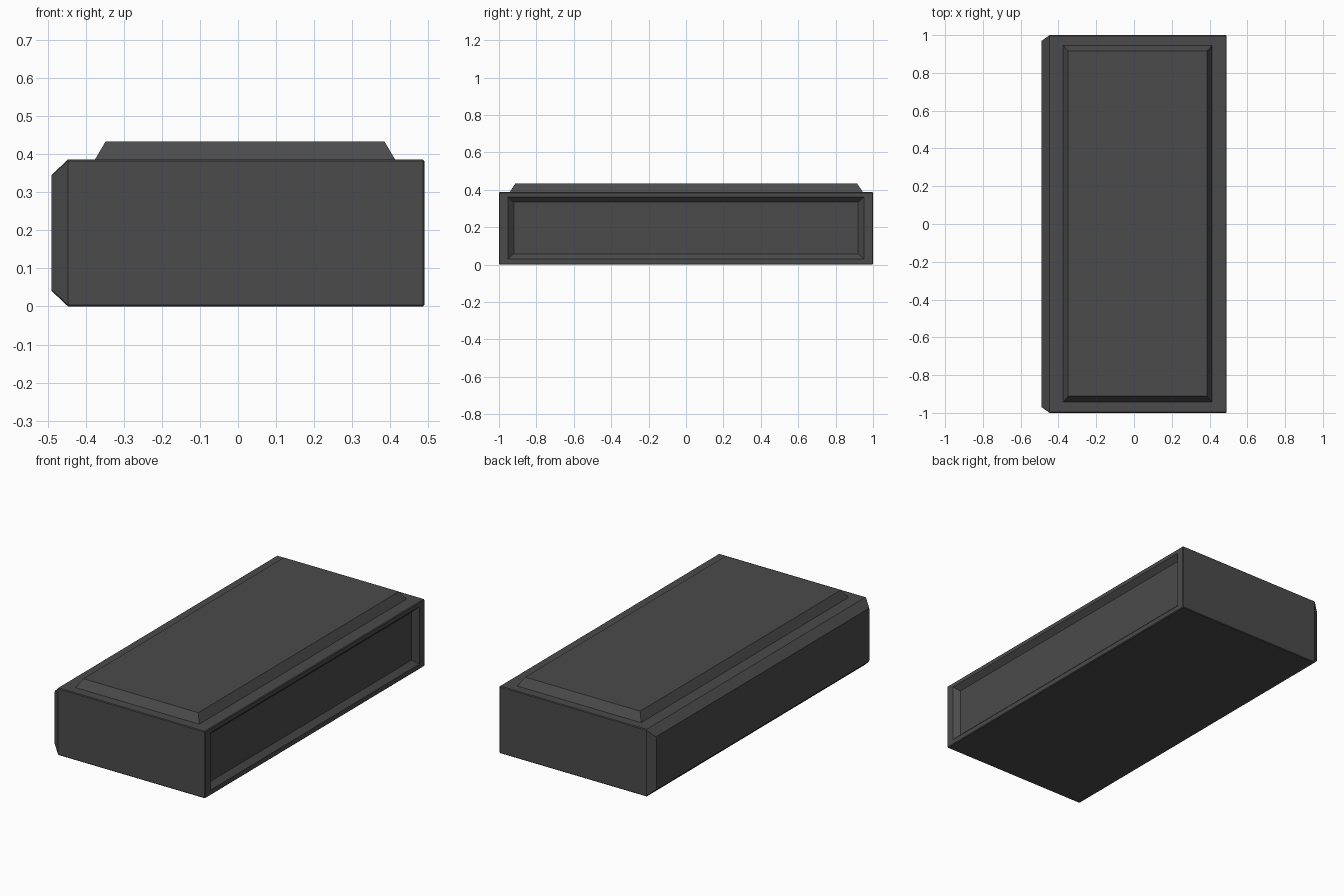
import bpy, bmesh
from mathutils import Vector

if "Cube" in bpy.data.objects:
    bpy.data.objects.remove(bpy.data.objects["Cube"])

mat = bpy.data.materials.new("dark grey")
mat.diffuse_color = (0.07, 0.07, 0.07, 1)
mat.use_nodes = True
mat.node_tree.nodes["Principled BSDF"].inputs["Base Color"].default_value = mat.diffuse_color


def box(bm, lo, hi):
    """Axis-aligned box between two corners."""
    lo, hi = Vector(lo), Vector(hi)
    for v in bmesh.ops.create_cube(bm, size=1)["verts"]:
        v.co = (lo + hi) / 2 + v.co * (hi - lo)


def face_towards(bm, direction):
    """Outermost face pointing in a direction."""
    d = Vector(direction)
    bm.normal_update()
    return max((f for f in bm.faces if f.normal.dot(d) > 0.99),
               key=lambda f: f.calc_center_median().dot(d))


def step(bm, face, offset, scale):
    """Extrude a face, shift it and scale it about its centre."""
    face = bmesh.ops.extrude_discrete_faces(bm, faces=[face])["faces"][0]
    c = face.calc_center_median()
    c = Vector((c.x, c.y, c.z))
    for v in face.verts:
        d = v.co - c
        v.co = c + Vector(offset) + Vector(a * b for a, b in zip(d, scale))
    return face


def finish(bm, name):
    bmesh.ops.recalc_face_normals(bm, faces=bm.faces[:])
    mesh = bpy.data.meshes.new(name)
    bm.to_mesh(mesh)
    bm.free()
    mesh.materials.append(mat)
    obj = bpy.data.objects.new(name, mesh)
    bpy.context.collection.objects.link(obj)


# Main body with very fine bevels, except around the left end
bm = bmesh.new()
box(bm, (-0.447, -1, 0), (0.49, 1, 0.387))
edges = [e for e in bm.edges if max(v.co.x for v in e.verts) > 0]
bmesh.ops.bevel(bm, geom=edges, offset=0.004, segments=1, affect='EDGES')
# Chamfered left end
step(bm, face_towards(bm, (-1, 0, 0)), (-0.043, 0, 0), (1, 0.969, 0.79))
# Sunken panel in the right side: flat rim, then sloped walls
rim = step(bm, face_towards(bm, (1, 0, 0)), (0, 0, 0.002), (1, 0.955, 0.872))
step(bm, rim, (-0.028, 0, 0), (1, 0.968, 0.835))
finish(bm, "body")

# Raised top panel with sloped sides
bm = bmesh.new()
box(bm, (-0.376, -0.943, 0.38), (0.413, 0.946, 0.387))
step(bm, face_towards(bm, (0, 0, 1)), (0, 0, 0.047), (0.93, 0.967, 1))
finish(bm, "top_panel")
